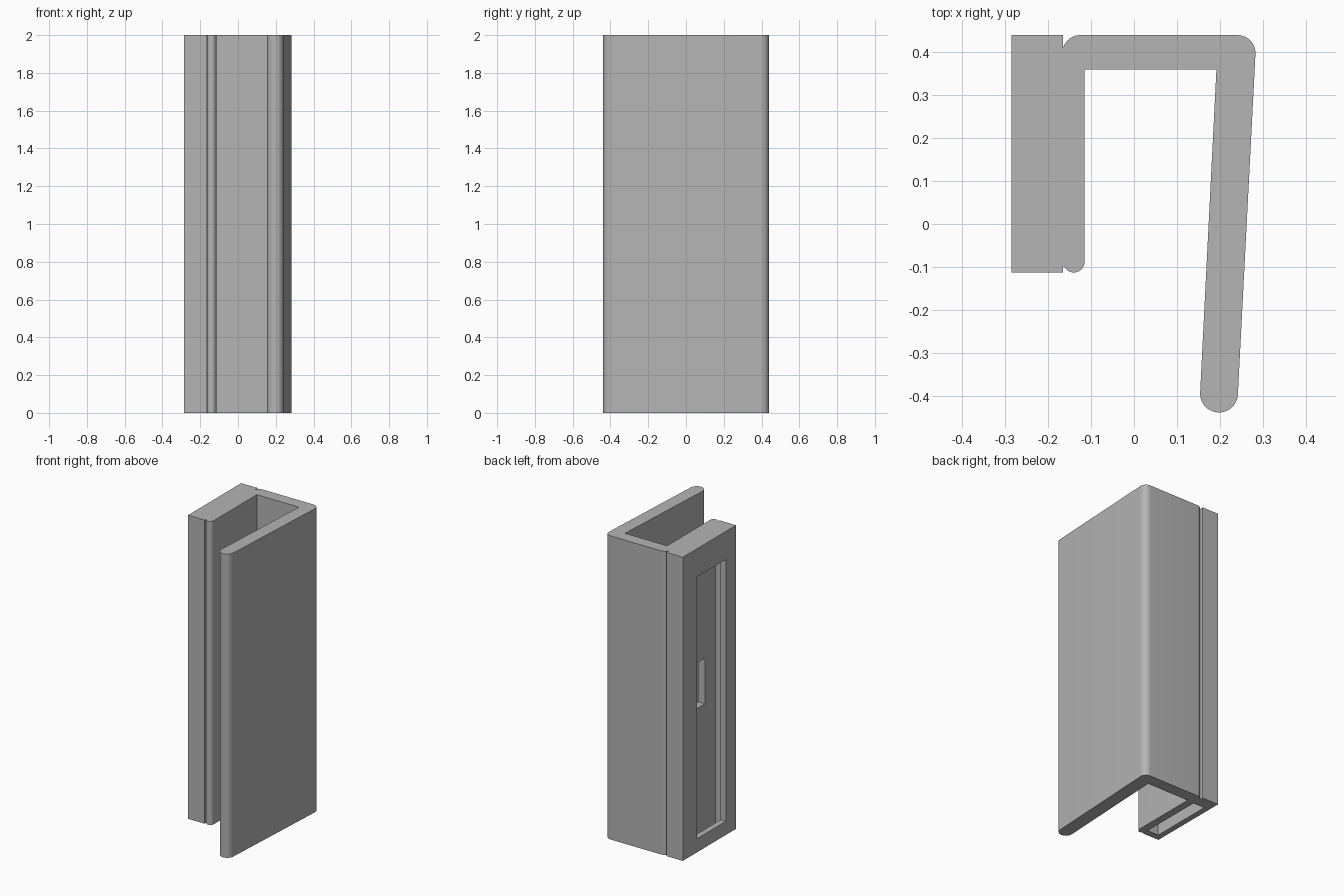
import bpy
import bmesh
from math import sin, cos, radians

cube = bpy.data.objects.get("Cube")
if cube:
    bpy.data.objects.remove(cube, do_unlink=True)

HEIGHT = 2.0

grey = bpy.data.materials.new("plain grey")
grey.use_nodes = True
colour = (0.46, 0.46, 0.46, 1)
grey.diffuse_color = colour
grey.node_tree.nodes["Principled BSDF"].inputs["Base Color"].default_value = colour


def arc(cx, cy, r, start, end, steps=12):
    """Points along an arc, angles in degrees."""
    angles = [radians(start + (end - start) * i / steps) for i in range(steps + 1)]
    return [(cx + r * cos(a), cy + r * sin(a)) for a in angles]


def extrude_profile(name, points, z0, z1):
    """Upright prism over a closed outline."""
    bm = bmesh.new()
    base = bm.faces.new([bm.verts.new((x, y, z0)) for x, y in points])
    top = bmesh.ops.extrude_face_region(bm, geom=[base])["geom"]
    verts = [v for v in top if isinstance(v, bmesh.types.BMVert)]
    bmesh.ops.translate(bm, verts=verts, vec=(0, 0, z1 - z0))
    bmesh.ops.recalc_face_normals(bm, faces=bm.faces)
    mesh = bpy.data.meshes.new(name)
    bm.to_mesh(mesh)
    bm.free()
    mesh.materials.append(grey)
    obj = bpy.data.objects.new(name, mesh)
    bpy.context.collection.objects.link(obj)
    return obj


def box(name, x0, x1, y0, y1, z0, z1):
    return extrude_profile(name, [(x0, y0), (x1, y0), (x1, y1), (x0, y1)], z0, z1)


def activate(obj):
    bpy.ops.object.select_all(action="DESELECT")
    obj.select_set(True)
    bpy.context.view_layer.objects.active = obj


def cut(obj, cutter):
    """Subtract the cutter and discard it."""
    cutter.hide_render = True
    mod = obj.modifiers.new("cut", "BOOLEAN")
    mod.operation = "DIFFERENCE"
    mod.solver = "EXACT"
    mod.object = cutter
    activate(obj)
    bpy.ops.object.modifier_apply(modifier=mod.name)
    bpy.data.objects.remove(cutter, do_unlink=True)


# Hooked clip: short wall, back web and long leaning wall in one outline
outline = arc(-0.125, 0.398, 0.042, 165, 90)
outline += arc(0.241, 0.398, 0.042, 90, -3)
outline += arc(0.198, -0.395, 0.044, -3, -183, 20)
outline += [(0.192, 0.36), (-0.115, 0.36)]
outline += arc(-0.14, -0.088, 0.025, 0, -155)
outline += [(-0.165, -0.0986), (-0.165, 0.409)]
clip = extrude_profile("hook_clip", outline, 0, HEIGHT)

# Small slot through the short wall
cut(clip, box("slot_cutter", -0.2, -0.08, 0.04, 0.24, 0.85, 1.15))

# Outer holder with a pocket open at the bottom and a framed window
holder = box("window_holder", -0.285, -0.165, -0.113, 0.44, 0, HEIGHT)
cut(holder, box("pocket_cutter", -0.247, -0.1, -0.07, 0.355, -0.1, 1.87))
cut(holder, box("window_cutter", -0.4, -0.2, -0.007, 0.291, 0.09, 1.815))

for part in (clip, holder):
    activate(part)
    bpy.ops.object.shade_smooth_by_angle(angle=radians(30))
